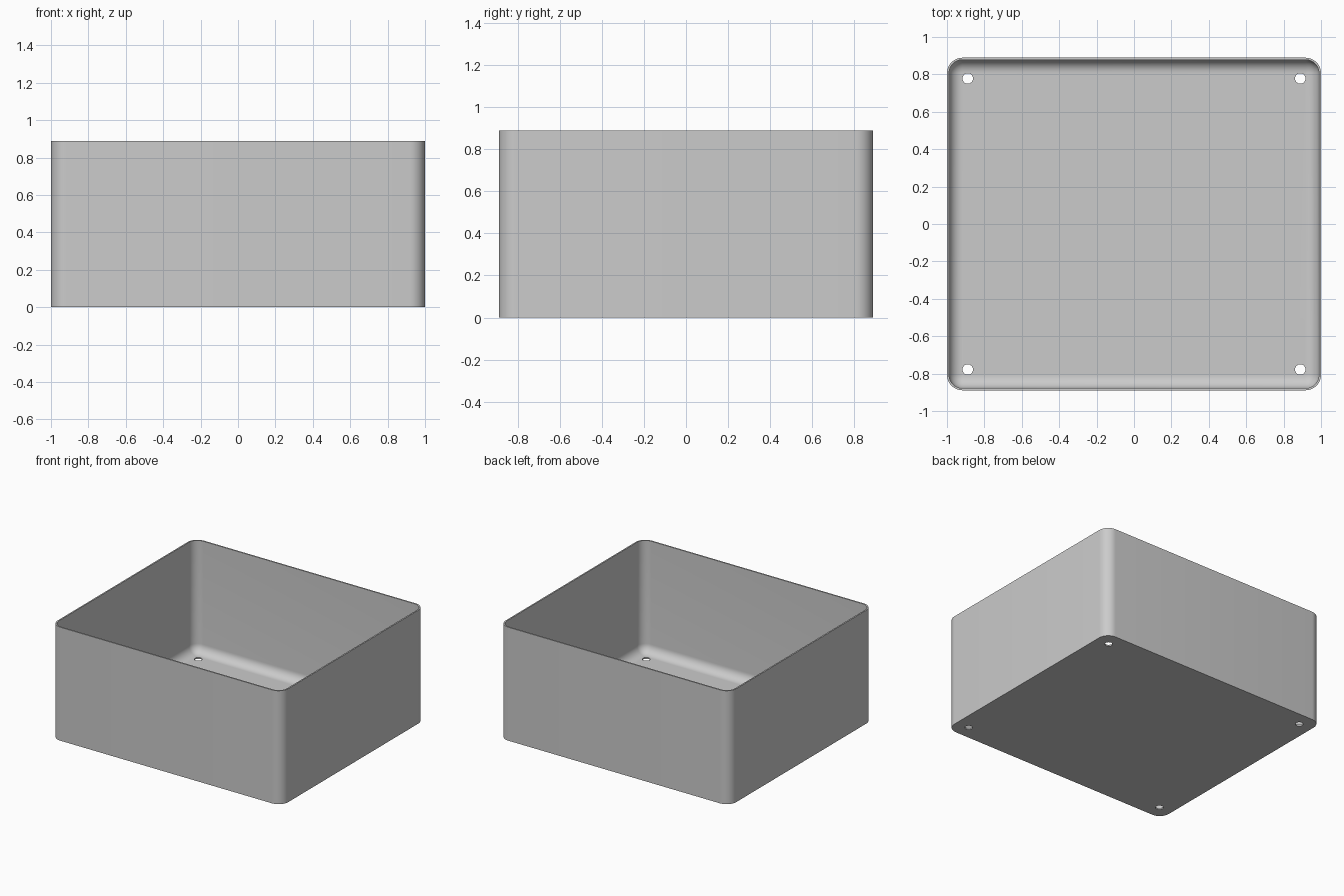
import bpy, bmesh
from math import sin, cos, pi

if "Cube" in bpy.data.objects:
    bpy.data.objects.remove(bpy.data.objects["Cube"], do_unlink=True)

HX, HY, H = 1.0, 0.889, 0.889      # half width, half depth, height
WALL, FLOOR = 0.011, 0.011
CORNER, FILLET = 0.083, 0.07
SEG = 10

grey = bpy.data.materials.new("plain grey")
grey.use_nodes = True
colour = (0.6, 0.6, 0.6, 1)
grey.diffuse_color = colour
grey.node_tree.nodes["Principled BSDF"].inputs["Base Color"].default_value = colour


def rounded_ring(bm, inset, z):
    """Rounded rectangle of vertices, offset inward from the outer wall."""
    r = CORNER - inset
    ring = []
    for q, (sx, sy) in enumerate([(1, 1), (-1, 1), (-1, -1), (1, -1)]):
        for i in range(SEG + 1):
            a = (q + i / SEG) * pi / 2
            ring.append(bm.verts.new((sx * (HX - CORNER) + r * cos(a),
                                      sy * (HY - CORNER) + r * sin(a), z)))
    return ring


# Open tray: outer wall, rim, inner wall, then a fillet down to the floor
profile = [(0, 0), (0, H), (WALL, H)]
for i in range(SEG + 1):
    a = i / SEG * pi / 2
    profile.append((WALL + FILLET * (1 - cos(a)), FLOOR + FILLET * (1 - sin(a))))

bm = bmesh.new()
rings = [rounded_ring(bm, inset, z) for inset, z in profile]
for low, high in zip(rings, rings[1:]):
    for i in range(len(low)):
        j = (i + 1) % len(low)
        bm.faces.new((low[i], low[j], high[j], high[i]))
bm.faces.new(rings[0][::-1])
bm.faces.new(rings[-1])
bmesh.ops.recalc_face_normals(bm, faces=bm.faces)
mesh = bpy.data.meshes.new("tray")
bm.to_mesh(mesh)
bm.free()
tray = bpy.data.objects.new("tray", mesh)
bpy.context.collection.objects.link(tray)
mesh.materials.append(grey)

# Four screw holes through the floor
for sx in (-1, 1):
    for sy in (-1, 1):
        bpy.ops.mesh.primitive_cylinder_add(vertices=32, radius=0.028, depth=0.1,
                                            location=(sx * 0.889, sy * 0.778, 0))
        cutter = bpy.context.object
        cutter.name = "hole_cutter"
        cutter.hide_render = True
        cutter.data.materials.append(grey)
        cut = tray.modifiers.new("screw_hole", "BOOLEAN")
        cut.operation, cut.solver, cut.object = "DIFFERENCE", "EXACT", cutter
        bpy.context.view_layer.objects.active = tray
        bpy.ops.object.modifier_apply(modifier=cut.name)
        bpy.data.objects.remove(cutter, do_unlink=True)

bpy.ops.object.select_all(action="DESELECT")
tray.select_set(True)
bpy.context.view_layer.objects.active = tray
bpy.ops.object.shade_smooth_by_angle(angle=pi / 6)
